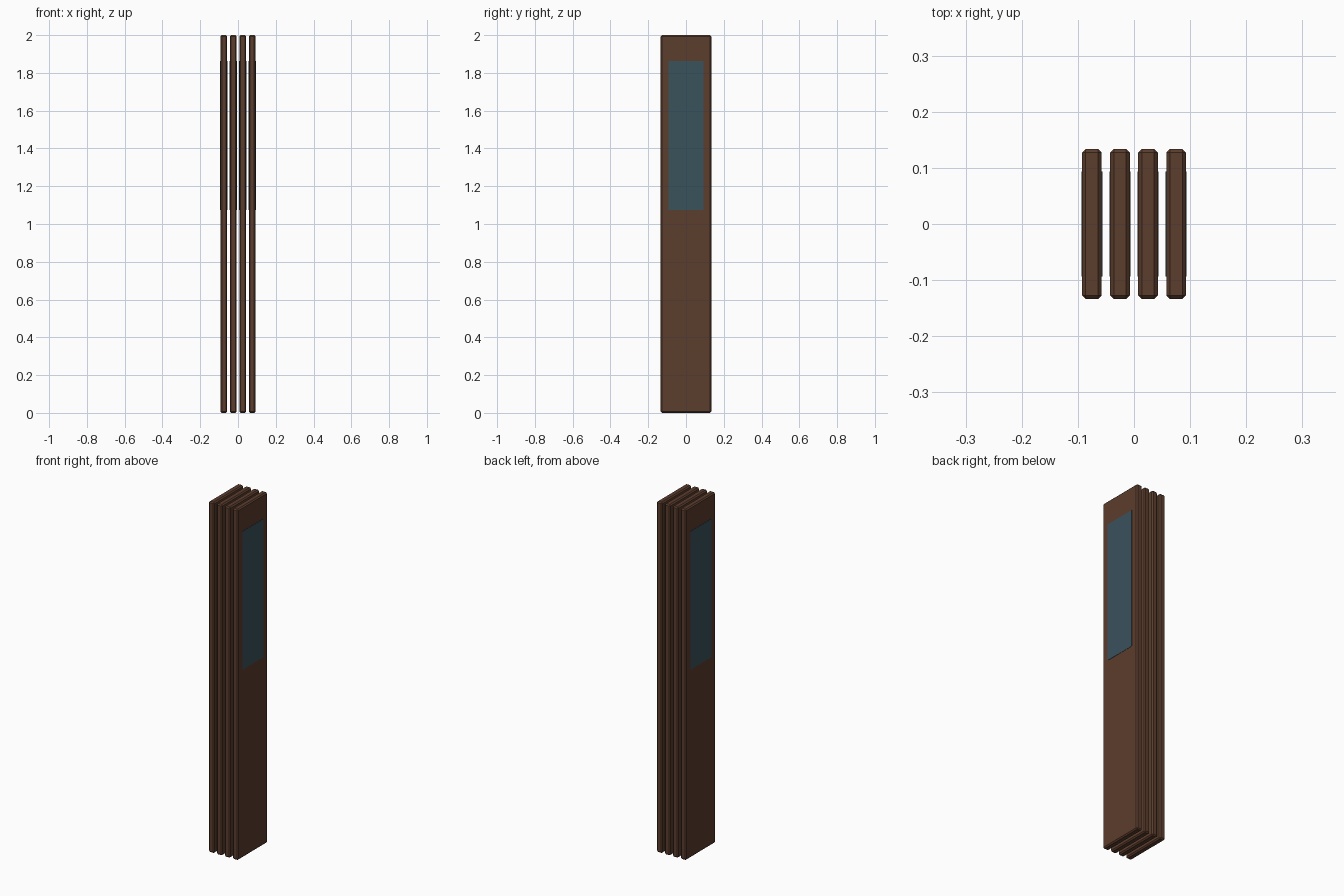
import bpy
import bmesh

if "Cube" in bpy.data.objects:
    bpy.data.objects.remove(bpy.data.objects["Cube"])

PITCH, THICK, DEPTH, HEIGHT = 0.05, 0.035, 0.268, 2.0


def material(name, color):
    mat = bpy.data.materials.new(name)
    mat.diffuse_color = color
    mat.use_nodes = True
    mat.node_tree.nodes["Principled BSDF"].inputs["Base Color"].default_value = mat.diffuse_color
    return mat


def box(name, size, center, mat, chamfer=0.0):
    bm = bmesh.new()
    bmesh.ops.create_cube(bm, size=1)
    bmesh.ops.scale(bm, vec=size, verts=bm.verts)
    if chamfer:
        bmesh.ops.bevel(bm, geom=bm.edges[:], offset=chamfer, segments=1,
                        affect='EDGES')
    mesh = bpy.data.meshes.new(name)
    bm.to_mesh(mesh)
    bm.free()
    mesh.materials.append(mat)
    obj = bpy.data.objects.new(name, mesh)
    obj.location = center
    bpy.context.collection.objects.link(obj)
    return obj


wood = material("dark_wood", (0.105, 0.047, 0.026, 1))
glass = material("tinted_glass", (0.042, 0.085, 0.108, 1))

# Four folded door leaves, each with a glass pane standing just proud of both faces
for i in range(4):
    x = (i - 1.5) * PITCH
    box(f"door_leaf_{i + 1}", (THICK, DEPTH, HEIGHT), (x, 0, HEIGHT / 2), wood, 0.0065)
    box(f"window_pane_{i + 1}", (THICK + 0.003, 0.187, 0.788), (x, 0, 1.468), glass)
